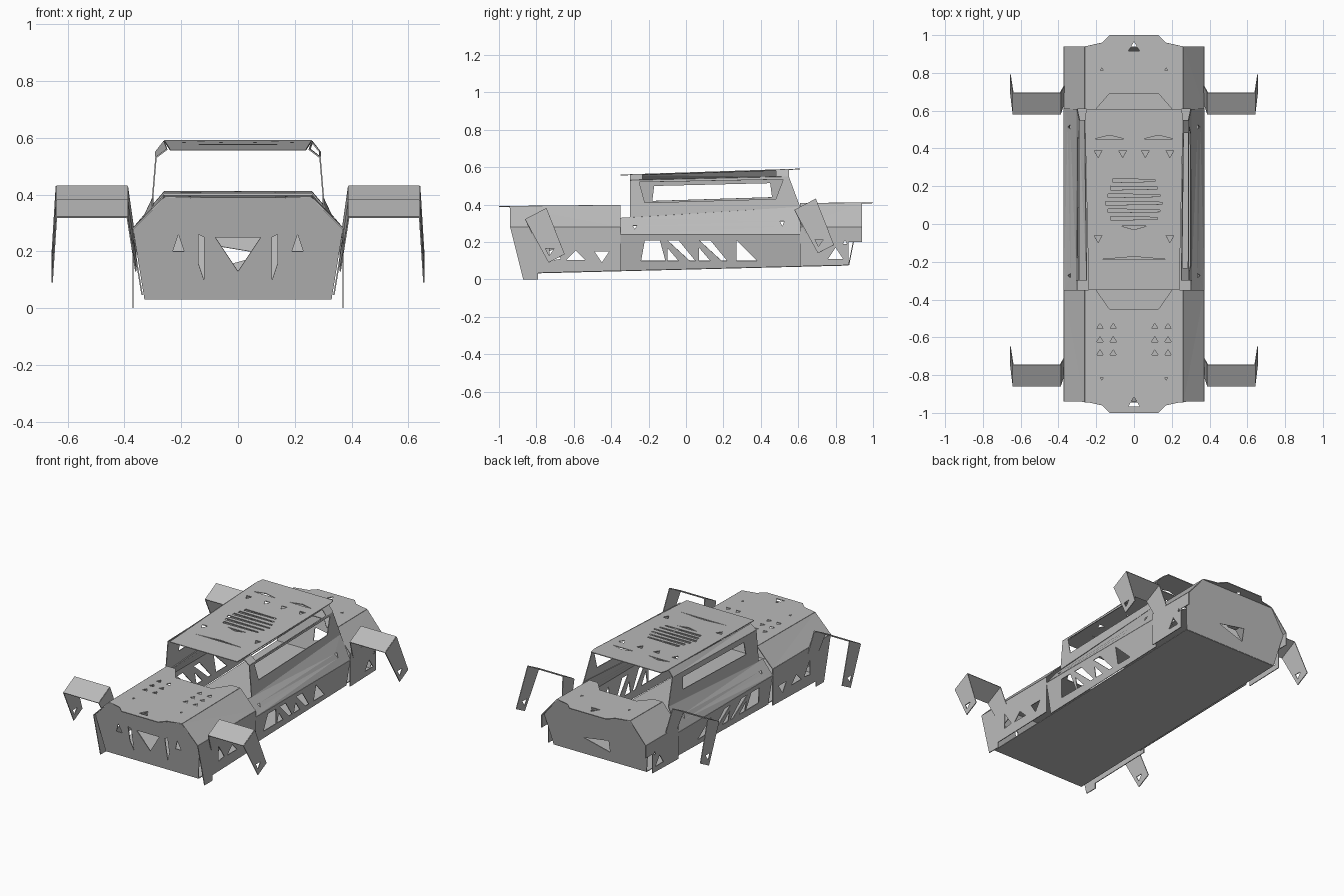
import bpy
import bmesh
from mathutils import Vector

cube = bpy.data.objects.get("Cube")
if cube:
    bpy.data.objects.remove(cube, do_unlink=True)

shade = 0.5
colour = (shade, shade, shade, 1)
grey = bpy.data.materials.new("sheet_grey")
grey.use_nodes = True
grey.diffuse_color = colour
grey.node_tree.nodes["Principled BSDF"].inputs["Base Color"].default_value = colour

# Main body lines
body_half = 0.37
floor_half = 0.33
lid_half = 0.26
nose_half = 0.13
frame_half = 0.3
waist = 0.28
lid_end = 0.94
floor_end = 0.87
cabin_front = -0.35
cabin_back = 0.61
sill_top = 0.24
eaves = 0.53


def floor_height(y):
    return 0.055 + y / 40


def deck_height(y):
    return 0.4 + y / 100


def belt_height(y):
    return 0.35 + y / 16


def roof_height(y):
    return 0.57 + y / 30


def plate(name, outline, place, holes=(), mirror=False):
    """Cut a flat sheet with holes in 2D, then place it in space."""
    bm = bmesh.new()
    for loop in [outline, *holes]:
        verts = [bm.verts.new((u, v, 0)) for u, v in loop]
        for i, vert in enumerate(verts):
            bm.edges.new((vert, verts[i - 1]))
    bmesh.ops.triangle_fill(bm, edges=bm.edges[:], use_beauty=True, normal=(0, 0, 1))
    bmesh.ops.recalc_face_normals(bm, faces=bm.faces[:])
    for vert in bm.verts:
        vert.co = Vector(place(vert.co.x, vert.co.y))
    mesh = bpy.data.meshes.new(name)
    bm.to_mesh(mesh)
    bm.free()
    mesh.materials.append(grey)
    obj = bpy.data.objects.new(name, mesh)
    bpy.context.collection.objects.link(obj)
    if mirror:
        obj.modifiers.new("mirror", 'MIRROR').use_mirror_merge = False
    sheet = obj.modifiers.new("sheet", 'SOLIDIFY')
    sheet.thickness = 0.005
    sheet.offset = 0


def panel(name, a, b, c, d, holes=(), mirror=True):
    """Four-cornered panel; holes are in unit coordinates."""
    a, b, c, d = map(Vector, (a, b, c, d))

    def place(u, v):
        return a.lerp(b, u).lerp(d.lerp(c, u), v)

    plate(name, [(0, 0), (1, 0), (1, 1), (0, 1)], place, holes, mirror)


def reflect(points):
    return [(-x, y) for x, y in reversed(points)]


def both(points):
    """Close a half outline by reflecting it in x."""
    return points + reflect(points)


def pair(hole):
    return [hole, reflect(hole)]


def tri(x, y, width, height):
    """Triangle hole, pointing down when the height is negative."""
    return [(x - width, y - height), (x + width, y - height), (x, y + height)]


# Floor
plate("floor", both([(floor_half, -floor_end), (floor_half, floor_end)]),
      lambda x, y: (x, y, floor_height(y)))

# Bonnet vents, grille, lamp cutouts and side cutouts by end
vents = []
for row in range(3):
    for column in range(2):
        vents += pair(tri(0.11 + 0.07 * column, 0.54 + 0.07 * row, 0.017, -0.014))
lamps = pair([(0.12, 0.1), (0.14, 0.16), (0.14, 0.26), (0.12, 0.25)])
lamps += pair(tri(0.21, 0.23, 0.02, 0.03)) + [tri(0, 0.19, 0.08, -0.06)]
arches = [[(0.73, 0.2), (0.73, 0.1), (0.67, 0.11)], tri(0.59, 0.13, 0.05, 0.025),
          tri(0.45, 0.12, 0.04, -0.03)]
ends = (("bonnet", -1, -cabin_front, 0.1, vents, lamps, arches),
        ("boot", 1, cabin_back, 0.08, [], [[(-0.08, 0.22), (-0.08, 0.14), (0.1, 0.19)]],
         [tri(0.8, 0.14, 0.04, 0.03)]))

for name, end, inner, notch, lid_holes, end_holes, side_holes in ends:
    low = floor_height(end * floor_end)

    # Lid with a pointed end and a notch towards the cabin
    plate(name + "_lid",
          both([(nose_half, 1), (nose_half + 0.04, 0.96), (lid_half, lid_end),
                (lid_half, inner), (lid_half - 0.06, inner), (nose_half, inner + notch)]),
          lambda x, t: (x, end * t, deck_height(end * t)),
          lid_holes + [tri(0, lid_end, 0.03, 0.025 * end)]
          + pair(tri(0.17, 0.82, 0.008, 0.008)))

    # Sloping shoulder
    inside, outside = end * inner, end * lid_end
    panel(name + "_shoulder", (lid_half, inside, deck_height(inside)),
          (lid_half, outside, deck_height(outside)),
          (body_half, outside, waist), (body_half, inside, waist))

    # Upright end panel, leaning outwards
    plate(name + "_end_panel",
          both([(floor_half, low), (body_half, waist), (lid_half, deck_height(outside))]),
          lambda x, z: (x, end * (floor_end + (z - low) / 5), z), end_holes)

    # Lower side, stepped under the tail
    step = [(floor_end, 0.2), (lid_end, 0.2)] if end > 0 else []
    plate(name + "_side",
          [(inner, floor_height(inside)), (floor_end, low), *step,
           (lid_end, waist), (inner, waist)],
          lambda t, z: (body_half, end * t, z),
          side_holes + [tri(floor_end - 0.02, 0.2, 0.01, 0.01)], mirror=True)

# Hanging tabs at the front corners
tab_back = 0.08 - floor_end
panel("front_tab", (body_half, -floor_end, 0), (body_half, tab_back, 0),
      (body_half, tab_back, waist), (body_half, -lid_end, waist))

# Sill with leaning cutouts
sill_cuts = [[(-0.24, 0.1), (-0.22, 0.21), (-0.14, 0.21), (-0.11, 0.1)],
             [(0.27, 0.1), (0.27, 0.21), (0.38, 0.1)]]
for y in (-0.1, 0.07):
    sill_cuts += [[(y, 0.21), (y + 0.06, 0.21), (y + 0.15, 0.1), (y + 0.12, 0.1)],
                  [(y, 0.17), (y + 0.06, 0.1), (y, 0.1)]]
plate("sill",
      [(cabin_front, floor_height(cabin_front)), (cabin_back, floor_height(cabin_back)),
       (cabin_back, sill_top), (cabin_front, sill_top)],
      lambda y, z: (floor_half + z / 6, y, z), sill_cuts, mirror=True)

# Cabin shoulder between sill and window
panel("cabin_shoulder", (frame_half, cabin_front, belt_height(cabin_front)),
      (frame_half, cabin_back, belt_height(cabin_back)),
      (body_half, cabin_back, sill_top), (body_half, cabin_front, sill_top),
      [tri(u, 0.6, 0.012, 0.1) for u in (0.08, 0.9)])

# Window frames leaning in to the roof: a slot on the right, wide open on the left
frame_front, frame_back = -0.3, 0.55
slot = [(-0.18, 0.42), (0.46, 0.44), (0.45, 0.515), (-0.17, 0.5)]
opening = [(-0.22, 0.41), (0.48, 0.43), (0.52, 0.535), (-0.25, 0.52)]
rail_gap = [(0.08, 0.1), (0.92, 0.1), (0.92, 0.9), (0.08, 0.9)]
for name, sign, window, gaps in (("left", 1, opening, [rail_gap]), ("right", -1, slot, [])):
    plate(name + "_window_frame",
          [(frame_front, belt_height(frame_front)), (cabin_back, belt_height(cabin_back)),
           (frame_back, eaves + 0.02), (frame_front, eaves)],
          lambda y, z: (sign * (frame_half - (z - 0.4) / 12), y, z), [window])
    rail = sign * (frame_half - 0.01)
    panel(name + "_roof_rail", (rail, frame_front, eaves), (rail, frame_back, eaves + 0.02),
          (sign * lid_half, frame_back, roof_height(frame_back)),
          (sign * (lid_half - 0.01), frame_front, roof_height(frame_front)),
          gaps, mirror=False)

# Roof with louvres and small cutouts
cuts = [tri(0, -0.02, 0.07, -0.01), tri(0, -0.18, 0.17, 0.007)]
for i in range(6):
    y = 0.03 + i / 25
    half = 0.15 - abs(i - 2) / 80
    cuts.append([(-half, y + 0.01), (half, y + 0.005), (half, y - 0.005), (-half, y - 0.01)])
cuts += pair(tri(0.13, 0.46, 0.08, 0.01))
for x, y in ((0.06, 0.37), (0.19, 0.37), (0.19, -0.08)):
    cuts += pair(tri(x, y, 0.02, -0.018))
plate("roof", both([(lid_half - 0.02, cabin_front), (lid_half, cabin_back - 0.04),
                    (lid_half - 0.01, cabin_back)]),
      lambda x, y: (x, y, roof_height(y)), cuts)

# Wheel guards: inner leg, tilted top and outer flap tapering to its foot
leg_foot = Vector((0.36, 0.09, -0.19))
top_inner = Vector((0.39, 0, 0))
top_outer = Vector((0.64, 0, 0))
flap_foot = Vector((0.655, 0.125, -0.23))
across = Vector((0, 0.115, 0.06))
for end, y, z in (("front", -0.86, 0.32), ("rear", 0.58, 0.37)):
    corner = Vector((0, y, z))
    for part, start, stop, taper, holes in (
            ("leg", top_inner, leg_foot, 0.7, []),
            ("top", top_inner, top_outer, 1, []),
            ("flap", top_outer, flap_foot, 0.75, [tri(0.8, 0.4, 0.08, 0.2)])):
        a, b = corner + start, corner + stop
        panel(f"{end}_guard_{part}", a, b, b + across * taper, a + across, holes)
